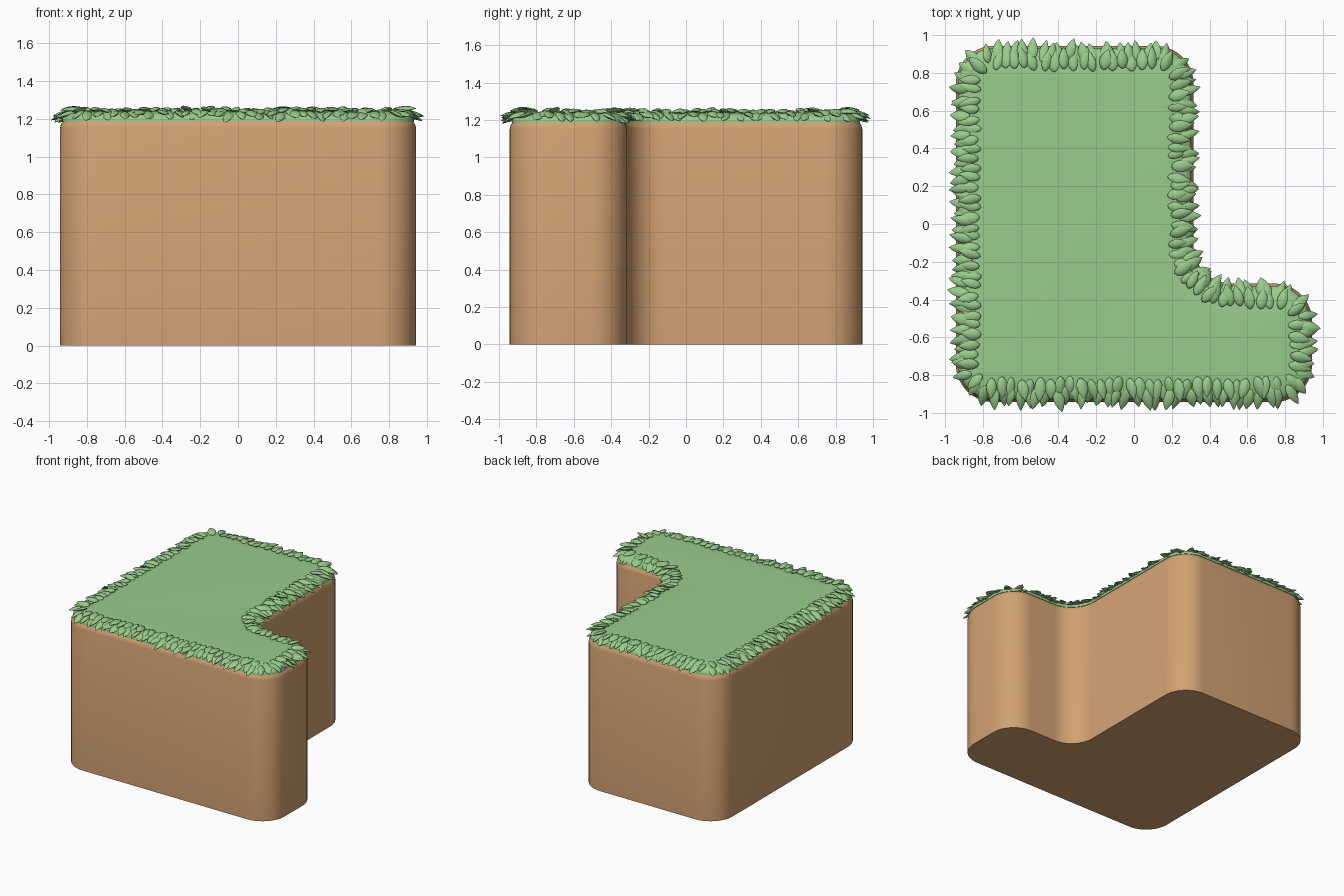
import bpy, bmesh, math, random
from mathutils import Vector, Matrix

if "Cube" in bpy.data.objects:
    bpy.data.objects.remove(bpy.data.objects["Cube"])

random.seed(4)
A, B, R = 0.943, 0.315, 0.2          # outer half size, inner step, corner radius
CORNERS = [(-A, -A), (A, -A), (A, -B), (B, -B), (B, A), (-A, A)]
ARC = 10


def outline(inset):
    """Rounded L outline moved inwards; returns (point, outward normal) pairs."""
    res = []
    n = len(CORNERS)
    for i in range(n):
        p = Vector(CORNERS[i])
        d1 = (p - Vector(CORNERS[i - 1])).normalized()
        d2 = (Vector(CORNERS[(i + 1) % n]) - p).normalized()
        s = 1 if d1.cross(d2) > 0 else -1
        c = p - d1 * R + d2 * R
        a0 = math.atan2(-d1.x, d1.y)
        for k in range(ARC + 1):
            a = a0 + s * math.pi / 2 * k / ARC
            nor = Vector((math.cos(a), math.sin(a)))
            res.append((c + nor * (s * R - inset), nor))
    return res


def material(name, col):
    m = bpy.data.materials.new(name)
    m.diffuse_color = (*col, 1)
    m.use_nodes = True
    m.node_tree.nodes["Principled BSDF"].inputs["Base Color"].default_value = m.diffuse_color
    return m


def add_object(name, bm, mat, angle):
    bmesh.ops.recalc_face_normals(bm, faces=bm.faces)
    me = bpy.data.meshes.new(name)
    bm.to_mesh(me)
    bm.free()
    me.materials.append(mat)
    ob = bpy.data.objects.new(name, me)
    bpy.context.collection.objects.link(ob)
    bpy.ops.object.select_all(action='DESELECT')
    ob.select_set(True)
    bpy.context.view_layer.objects.active = ob
    bpy.ops.object.shade_smooth_by_angle(angle=math.radians(angle))
    return ob


def loft(name, profile, mat):
    """Stack inset outlines (inset, z) into a closed solid."""
    bm = bmesh.new()
    rings = [[bm.verts.new((p.x, p.y, z)) for p, _ in outline(d)] for d, z in profile]
    for r0, r1 in zip(rings, rings[1:]):
        for i in range(len(r0)):
            j = (i + 1) % len(r0)
            bm.faces.new((r0[i], r0[j], r1[j], r1[i]))
    bm.faces.new(rings[0][::-1])
    bm.faces.new(rings[-1])
    return add_object(name, bm, mat, 40)


soil = material("soil", (0.65, 0.36, 0.17))
grass = material("grass", (0.32, 0.60, 0.26))

# Earth block with a softened top rim, and the grass cap
loft("earth_block", [(0, 0), (0, 1.15), (0.006, 1.172), (0.02, 1.192), (0.05, 1.2)], soil)
loft("grass_cap", [(0.06, 1.185), (0.012, 1.187), (0.012, 1.2), (0.022, 1.217), (0.045, 1.23),
                   (0.08, 1.238), (0.14, 1.243), (0.17, 1.244)], grass)


# Leaves: pointed, slightly domed teardrops
STATIONS = [(0.06, 0.45), (0.22, 0.85), (0.45, 1.0), (0.68, 0.78), (0.87, 0.38)]
SIDES = 8


def leaf(bm, mat4, length, width, thick):
    def vert(x, y, z):
        return bm.verts.new(mat4 @ Vector((x * length, y, z - 0.015 * x * x)))
    base, tip = vert(0, 0, 0), vert(1, 0, 0)
    rings = []
    for t, w in STATIONS:
        rings.append([vert(t, math.cos(a) * w * width / 2, math.sin(a) * w * thick / 2)
                      for a in (math.tau * k / SIDES for k in range(SIDES))])
    for i in range(SIDES):
        j = (i + 1) % SIDES
        bm.faces.new((base, rings[0][j], rings[0][i]))
        bm.faces.new((tip, rings[-1][i], rings[-1][j]))
        for r0, r1 in zip(rings, rings[1:]):
            bm.faces.new((r0[i], r0[j], r1[j], r1[i]))


def leaf_row(name, inset, z, pitch, spacing):
    """Leaves evenly spaced along an outline, pointing outwards with jitter."""
    bm = bmesh.new()
    pts = outline(inset)
    lengths = [(pts[(i + 1) % len(pts)][0] - p).length for i, (p, _) in enumerate(pts)]
    count = round(sum(lengths) / spacing)
    step = sum(lengths) / count
    pos, seg, start = 0.0, 0, 0.0
    for k in range(count):
        pos = k * step
        while pos > start + lengths[seg]:
            start += lengths[seg]
            seg += 1
        f = (pos - start) / lengths[seg]
        (p0, n0), (p1, n1) = pts[seg], pts[(seg + 1) % len(pts)]
        p, n = p0.lerp(p1, f), n0.lerp(n1, f)
        p = p + n * random.uniform(-0.012, 0.012)
        m = (Matrix.Translation((p.x, p.y, z + random.uniform(-0.005, 0.005)))
             @ Matrix.Rotation(math.atan2(n.y, n.x) + random.uniform(-0.3, 0.3), 4, 'Z')
             @ Matrix.Rotation(math.radians(pitch + random.uniform(-9, 9)), 4, 'Y')
             @ Matrix.Rotation(random.uniform(-0.35, 0.35), 4, 'X'))
        leaf(bm, m, random.uniform(0.105, 0.13), random.uniform(0.05, 0.065), 0.024)
    add_object(name, bm, grass, 60)


# Drooping outer fringe and flatter inner fringe
leaf_row("outer_leaves", 0.082, 1.236, 10, 0.047)
leaf_row("inner_leaves", 0.128, 1.246, -1, 0.052)
